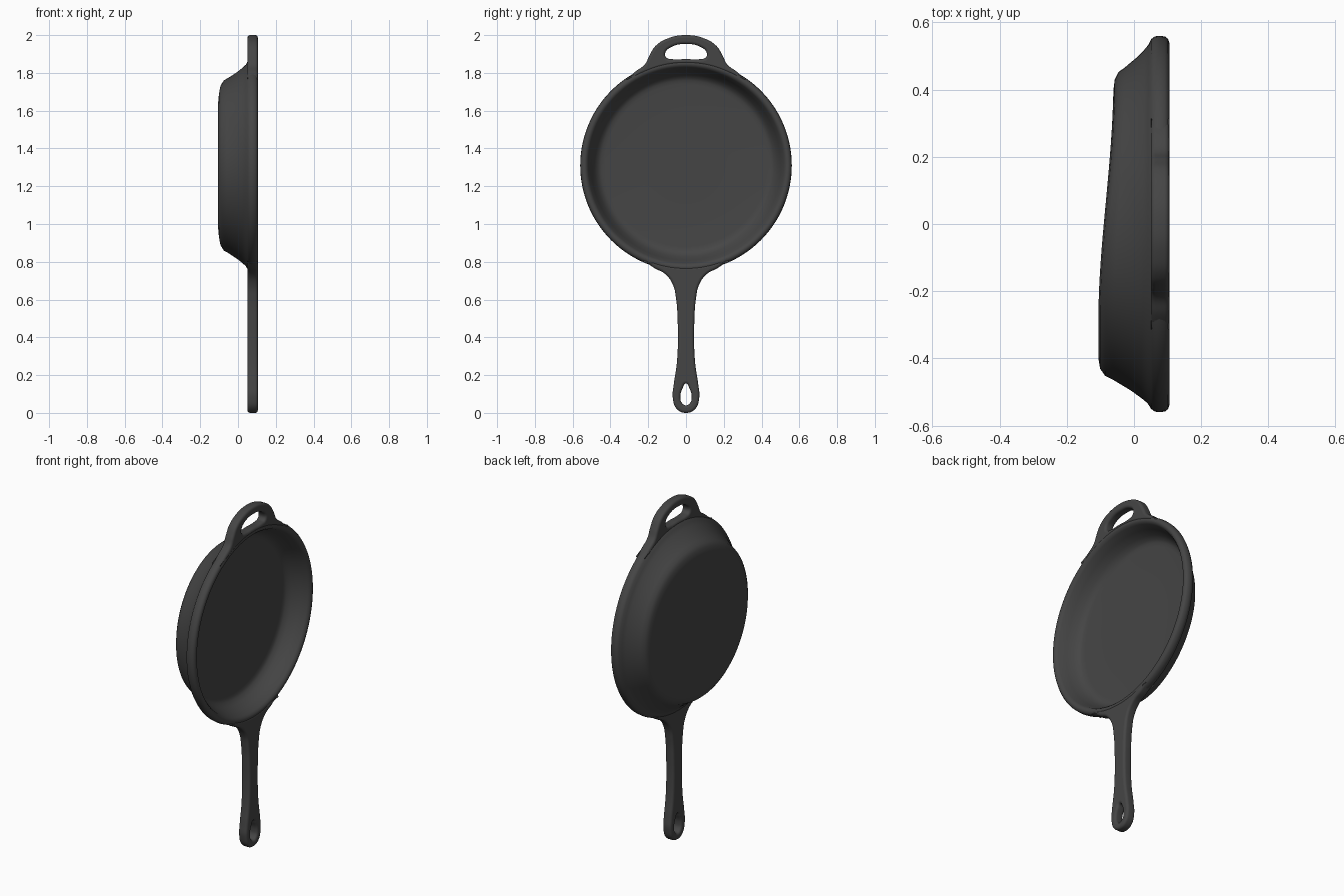
import bpy, bmesh, math

if "Cube" in bpy.data.objects:
    bpy.data.objects.remove(bpy.data.objects["Cube"])

CZ = 1.31                      # height of the pan centre
SEG = 128
iron = bpy.data.materials.new("dark_iron")
iron.diffuse_color = (0.06, 0.06, 0.06, 1)
iron.use_nodes = True
iron.node_tree.nodes["Principled BSDF"].inputs["Base Color"].default_value = iron.diffuse_color


def finish(ob):
    ob.data.materials.clear()
    ob.data.materials.append(iron)
    bpy.ops.object.select_all(action='DESELECT')
    ob.select_set(True)
    bpy.context.view_layer.objects.active = ob
    if ob.type == 'CURVE':
        bpy.ops.object.convert(target='MESH')
    bpy.ops.object.shade_smooth_by_angle(angle=math.radians(50))


def plate(name, loops, bevel=0.014):
    """Rounded plate in the yz plane; loops = [(points, corner indices)], inner loops are holes."""
    cu = bpy.data.curves.new(name, 'CURVE')
    cu.dimensions, cu.fill_mode = '2D', 'BOTH'
    cu.extrude = 0.0275 - bevel
    cu.bevel_depth, cu.bevel_resolution, cu.offset = bevel, 3, -bevel
    for pts, corners in loops:
        sp = cu.splines.new('BEZIER')
        sp.bezier_points.add(len(pts) - 1)
        sp.use_cyclic_u, sp.resolution_u = True, 8
        for i, (p, bp) in enumerate(zip(pts, sp.bezier_points)):
            bp.co = (p[0], p[1], 0)
            kind = 'VECTOR' if i in corners else 'AUTO'
            bp.handle_left_type = bp.handle_right_type = kind
    ob = bpy.data.objects.new(name, cu)
    bpy.context.collection.objects.link(ob)
    ob.location.x = 0.0775
    ob.rotation_euler = (math.pi / 2, 0, math.pi / 2)
    finish(ob)


def mirrored(half):
    """Half outline ending on the axis, continued on the other side."""
    return half + [(-y, z) for y, z in reversed(half[:-1])]


def rim_arc(start, end, r=0.538, n=8):
    """Points along the rim between two angles, ends left out."""
    out = []
    for i in range(1, n):
        a = start + (end - start) * i / n
        out.append((r * math.cos(a), CZ + r * math.sin(a)))
    return out


# pan: lathed bowl with a rolled rim, (radius, x) from back centre to floor centre
profile = [(0.1, -.106), (0.2, -.106), (0.3, -.106), (.40, -.106), (.43, -.101),
           (.452, -.086), (.465, -.06), (.495, -.01), (.518, .022), (.533, .040),
           (.55, .051), (.558, .062), (.56, .075), (.558, .092), (.551, .101),
           (.54, .105), (.528, .102), (.518, .09), (.502, .05), (.483, .012),
           (.465, -.010), (.45, -.017), (.43, -.02), (.2, -.02)]
bm = bmesh.new()
rings = []
for r, x in profile:
    rings.append([bm.verts.new((x, r * math.cos(2 * math.pi * i / SEG),
                                CZ + r * math.sin(2 * math.pi * i / SEG)))
                  for i in range(SEG)])
for a, b in zip(rings, rings[1:]):
    for i in range(SEG):
        j = (i + 1) % SEG
        bm.faces.new((a[i], a[j], b[j], b[i]))
for ring, x in ((rings[0], -.106), (rings[-1], -.02)):
    c = bm.verts.new((x, 0, CZ))
    for i in range(SEG):
        bm.faces.new((ring[i], ring[(i + 1) % SEG], c))
# uneven back: shallower towards +y
outer = {v for ring in rings[:10] for v in ring}
for v in bm.verts:
    if v in outer or v.co.x < -.1:
        s = min(1, max(0, (v.co.y + 0.29) / 0.72))
        s = s * s * (3 - 2 * s)
        v.co.x = 0.05 + (v.co.x - 0.05) * (1 - 0.29 * s)
bmesh.ops.recalc_face_normals(bm, faces=bm.faces)
me = bpy.data.meshes.new("pan_bowl")
bm.to_mesh(me)
bm.free()
pan = bpy.data.objects.new("pan_bowl", me)
bpy.context.collection.objects.link(pan)
finish(pan)

# long handle with teardrop hanging hole
handle = mirrored([(.23, .812), (.17, .768), (.11, .735), (.07, .68), (.052, .60),
                   (.044, .48), (.043, .36), (.05, .25), (.065, .15), (.07, .08),
                   (.048, .02), (0, 0)])
t = math.atan2(.812 - CZ, .23)
handle_hole = mirrored([(0, .155), (.018, .13), (.03, .085), (.022, .053), (0, .04)])[:-1]
n = len(handle)
plate("long_handle", [(handle + rim_arc(-math.pi - t, t), {0, n - 1}), (handle_hole, set())])

# helper loop opposite the handle
loop = mirrored([(.32, 1.755), (.27, 1.805), (.218, 1.845), (.192, 1.895), (.16, 1.944),
                 (.095, 1.983), (0, 2.0)])
t = math.atan2(1.755 - CZ, .32)
loop_hole = mirrored([(0, 1.873), (.075, 1.873), (.105, 1.882), (.11, 1.905), (.08, 1.936),
                      (0, 1.953)])[:-1]
n = len(loop)
plate("helper_loop", [(loop + rim_arc(math.pi - t, t), {0, n - 1}), (loop_hole, set())])
